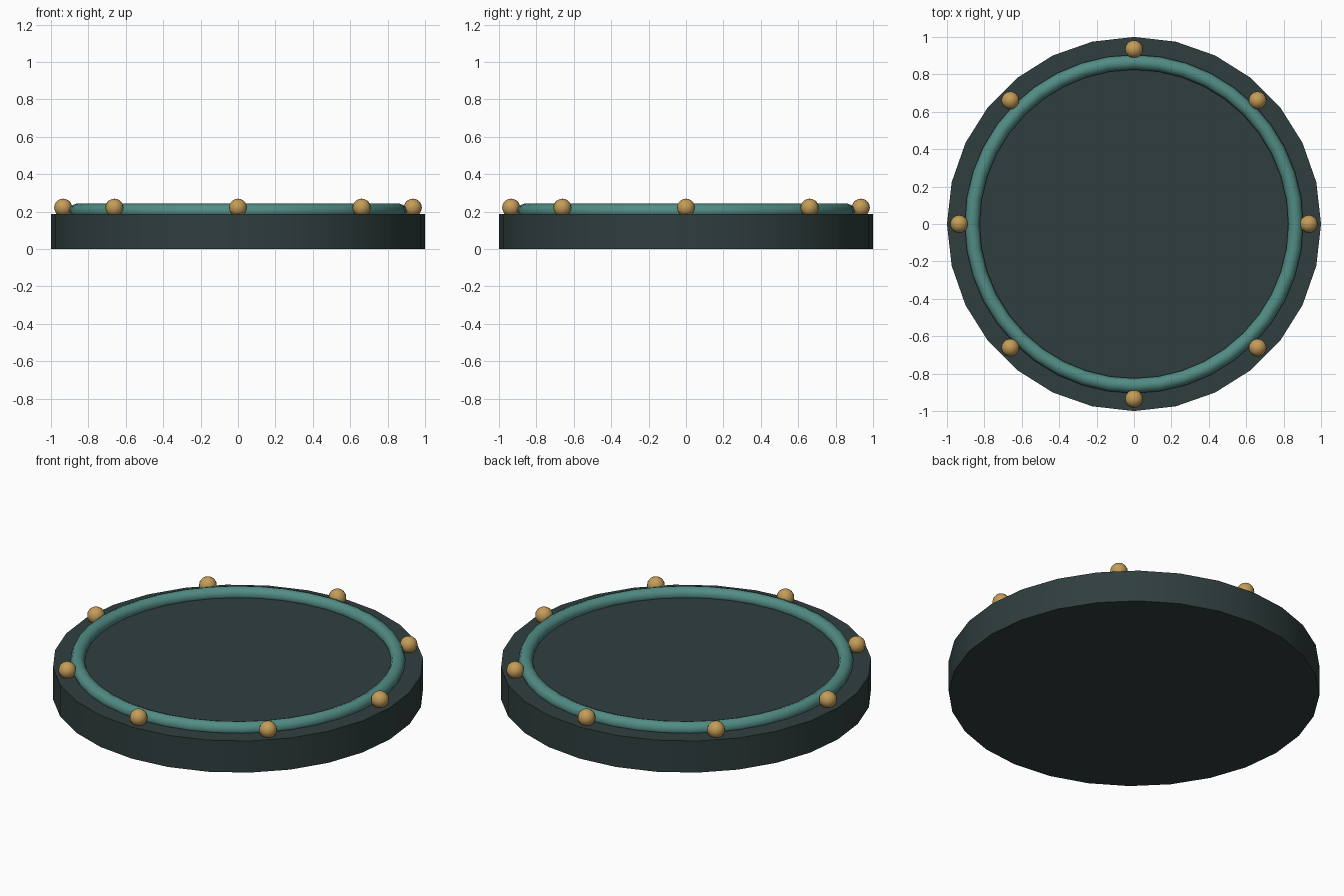
import bpy
import math

if "Cube" in bpy.data.objects:
    bpy.data.objects.remove(bpy.data.objects["Cube"])


def material(name, rgb):
    # sRGB 0-255 to linear
    lin = [((c / 255 + 0.055) / 1.055) ** 2.4 for c in rgb]
    m = bpy.data.materials.new(name)
    m.diffuse_color = (*lin, 1)
    m.use_nodes = True
    m.node_tree.nodes["Principled BSDF"].inputs["Base Color"].default_value = m.diffuse_color
    return m


slate = material("dark slate", (48, 62, 62))
teal = material("teal", (82, 140, 133))
gold = material("gold", (196, 156, 88))


def finish(name, mat, angle):
    ob = bpy.context.object
    ob.name = name
    ob.data.materials.append(mat)
    bpy.ops.object.shade_smooth_by_angle(angle=math.radians(angle))
    return ob


# Disc base
HEIGHT = 0.188
bpy.ops.mesh.primitive_cylinder_add(vertices=28, radius=1, depth=HEIGHT,
                                    location=(0, 0, HEIGHT / 2))
finish("base_disc", slate, 40)

# Raised ring on the top face
bpy.ops.mesh.primitive_torus_add(major_segments=40, minor_segments=8,
                                 major_radius=0.865, minor_radius=0.04,
                                 location=(0, 0, 0.202))
finish("raised_ring", teal, 60)

# Eight round studs around the rim
for i in range(8):
    a = i * math.tau / 8
    bpy.ops.mesh.primitive_uv_sphere_add(
        segments=16, ring_count=10, radius=0.048,
        location=(0.935 * math.cos(a), 0.935 * math.sin(a), 0.221))
    finish(f"rim_stud_{i + 1}", gold, 60)
